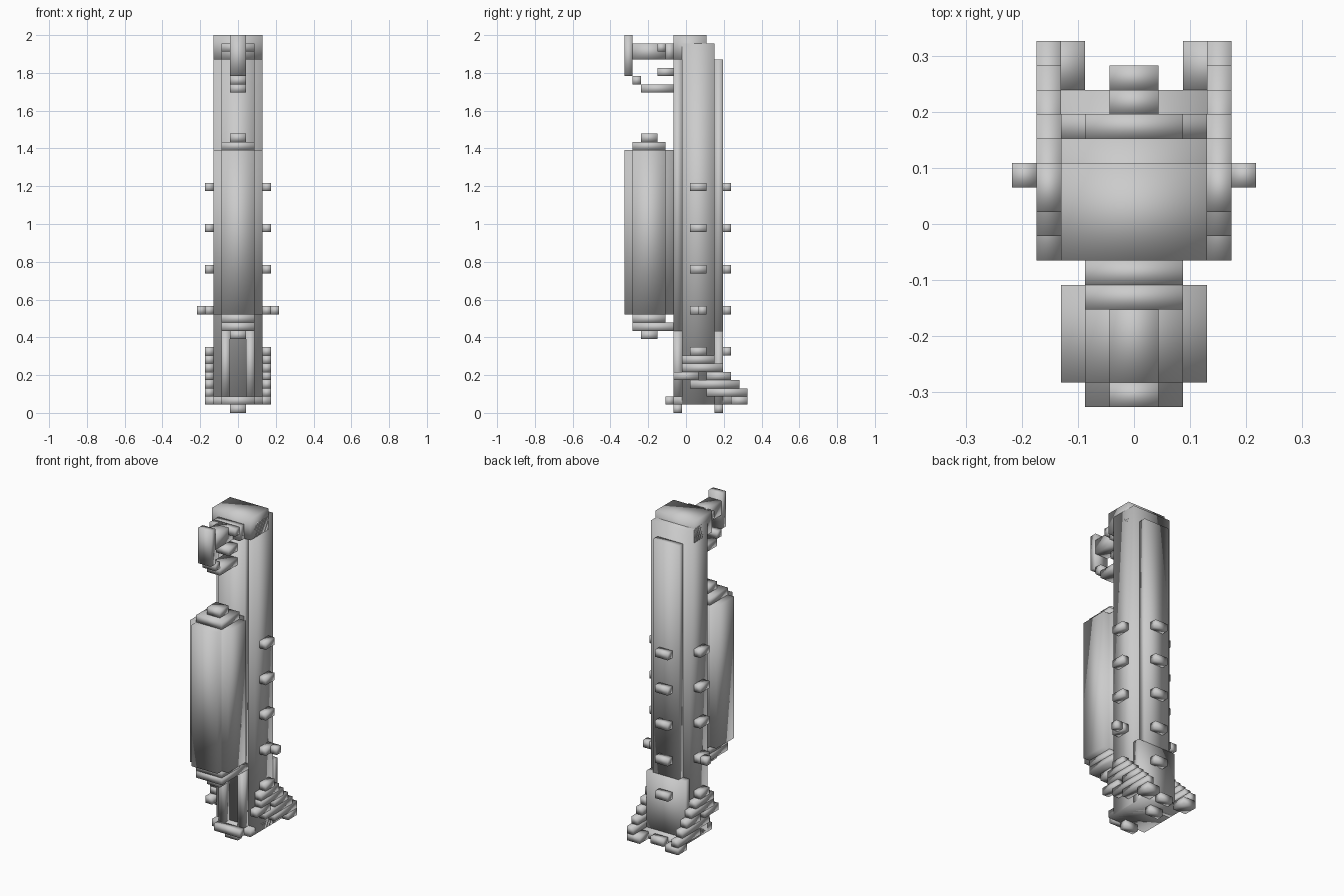
import bpy, bmesh

if "Cube" in bpy.data.objects:
    bpy.data.objects.remove(bpy.data.objects["Cube"])

V = 2 / 46  # block size: the model is 46 blocks tall, 15 deep, 10 wide

grey = bpy.data.materials.new("plain_grey")
grey.diffuse_color = (0.6, 0.6, 0.6, 1)
grey.use_nodes = True
grey.node_tree.nodes["Principled BSDF"].inputs["Base Color"].default_value = grey.diffuse_color


def part(name, boxes, mirror=False):
    """Join boxes (x0, x1, y0, y1, z0, z1 in blocks, y counted from the front)."""
    bm = bmesh.new()
    for x0, x1, y0, y1, z0, z1 in boxes:
        for side in ((1, -1) if mirror else (1,)):
            cube = bmesh.ops.create_cube(bm, size=1)["verts"]
            for v in cube:
                v.co.x = side * (x0 + x1) / 2 * V + v.co.x * (x1 - x0) * V
                v.co.y = ((y0 + y1) / 2 - 7.5) * V + v.co.y * (y1 - y0) * V
                v.co.z = (z0 + z1) / 2 * V + v.co.z * (z1 - z0) * V
    for f in bm.faces:
        f.smooth = True
    mesh = bpy.data.meshes.new(name)
    bm.to_mesh(mesh)
    bm.free()
    mesh.materials.append(grey)
    obj = bpy.data.objects.new(name, mesh)
    bpy.context.collection.objects.link(obj)
    return obj


# Main column with its raised front and back plates
part("column", [(-3, 3, 7, 11, 1, 45)])
part("front_plate", [(-2, 2, 6, 7, 10, 43)])
part("front_plate_legs", [(1, 2, 6, 7, 2, 10)], mirror=True)
part("back_plate", [(-2, 2, 11, 12, 10, 43)])
part("lower_back_block", [(-3, 3, 11, 12, 1, 10)])
part("top_cap", [(-3, 3, 6, 10, 43, 46)])

# Tank: rounded cross-section, stepped ends, valve and drain
part("tank_core", [(-2, 2, 0, 6, 12, 32)])
part("tank_sides", [(-3, 3, 1, 5, 12, 32)])
part("tank_ends", [(-2, 2, 1, 5, 32, 33), (-2, 2, 1, 5, 11, 12)])
part("tank_valve", [(-1, 1, 2, 4, 33, 34)])
part("tank_drain", [(-1, 1, 2, 4, 9, 10)])
part("tank_bracket", [(-2, 2, 1, 7, 10, 11)])

# Nozzle arm and hose at the top front
part("arm_mount", [(-2, 2, 5, 6, 43, 45), (-2, 2, 4, 5, 44, 45)])
part("arm", [(-1, 1, 1, 5, 43, 45)])
part("nozzle", [(-1, 1, 0, 1, 41, 46)])
part("hose", [(-1, 1, 4, 6, 41, 42), (-1, 1, 1, 2, 40, 41), (-1, 1, 2, 6, 39, 40)])

# Rungs on both sides and the back
part("side_rungs", [(3, 4, 8, 10, z, z + 1) for z in (12, 17, 22, 27)], mirror=True)
part("side_pegs", [(4, 5, 9, 10, 12, 13)], mirror=True)
part("back_rungs", [(-1, 1, 12, 13, z, z + 1) for z in (7, 12, 17, 22, 27)])

# Stepped side fins, with a small square hole
rows = [(10, 15, 2), (8, 14, 3), (6, 9, 4), (10, 13, 4), (7, 12, 5), (7, 11, 6), (8, 10, 7)]
part("side_fins", [(3, 4, a, b, z, z + 1) for a, b, z in rows], mirror=True)

# Base, prongs and feet
part("base_plate", [(-3, 3, 6, 13, 1, 2), (-2, 2, 5, 6, 1, 2), (-1, 1, 13, 14, 1, 2)])
part("base_prongs", [(2, 4, 13, 15, 1, 2)], mirror=True)
part("feet", [(-1, 1, 6, 7, 0, 1), (-1, 1, 11, 12, 0, 1)])
